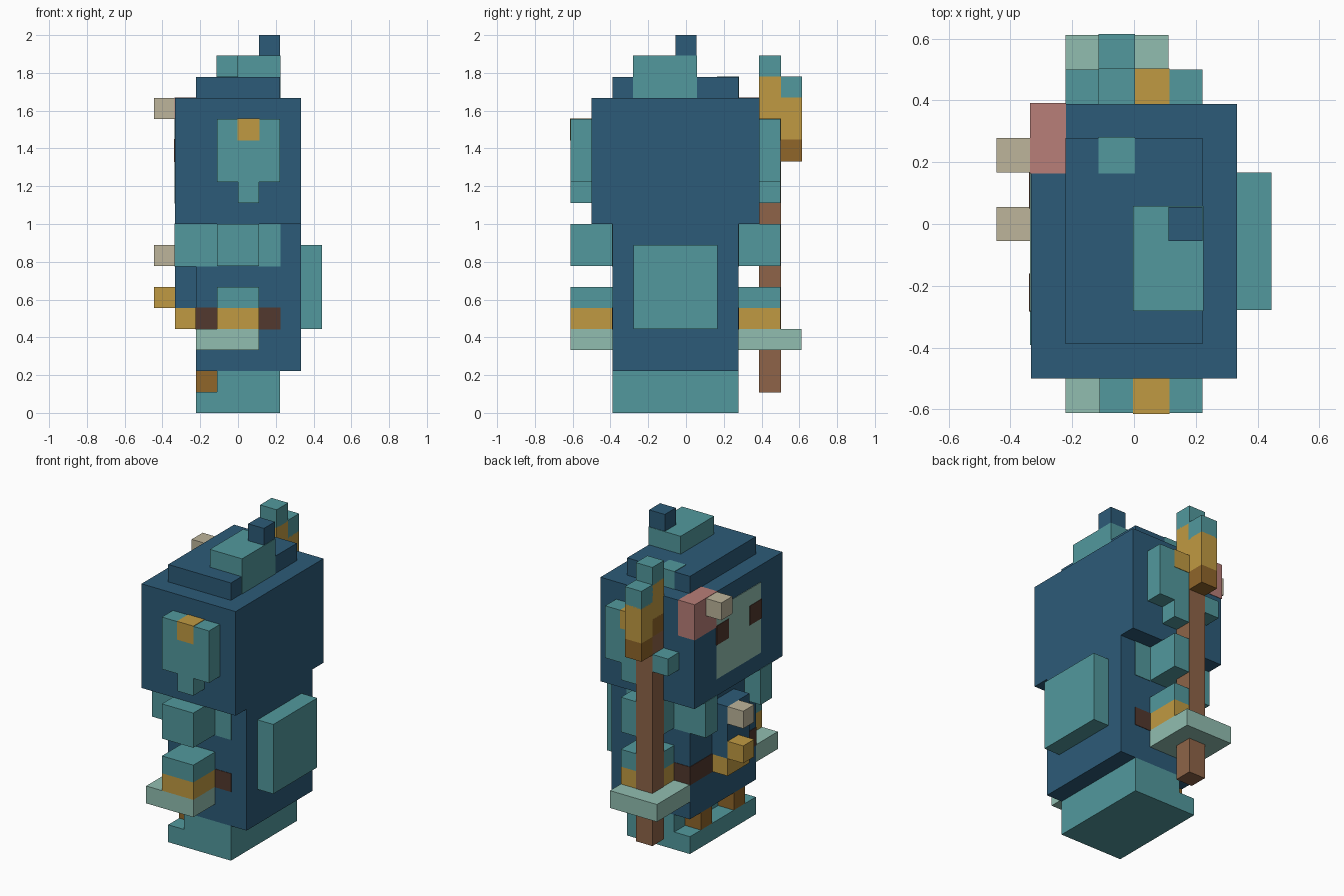
import bpy
import bmesh
from mathutils import Vector

if "Cube" in bpy.data.objects:
    bpy.data.objects.remove(bpy.data.objects["Cube"], do_unlink=True)

U = 1 / 9        # one block
SKIN = 0.003     # how far an inlaid block stands proud of its host


def material(name, hex_code):
    rgb = [int(hex_code[i:i + 2], 16) / 255 for i in (0, 2, 4)]
    lin = [c / 12.92 if c <= 0.04045 else ((c + 0.055) / 1.055) ** 2.4 for c in rgb]
    mat = bpy.data.materials.new(name)
    mat.diffuse_color = (*lin, 1)
    mat.use_nodes = True
    bsdf = mat.node_tree.nodes["Principled BSDF"]
    bsdf.inputs["Base Color"].default_value = (*lin, 1)
    return mat


NAVY = material("navy", "2C5B78")
TEAL = material("teal", "52999D")
PALE = material("pale green", "91BEB0")
GOLD = material("gold", "C09A42")
DARK_GOLD = material("dark gold", "90662A")
WOOD = material("wood brown", "8E6448")
DARK = material("dark brown", "52382E")
BEIGE = material("beige", "BDB59B")
PINK = material("pink", "B87E78")


def block(name, mat, x, y, z, skin=0.0):
    """Box from ranges in blocks, optionally grown by skin."""
    spans = (x, y, z)
    mid = Vector([(a + b) / 2 * U for a, b in spans])
    size = Vector([(b - a) * U + 2 * skin for a, b in spans])
    bm = bmesh.new()
    bmesh.ops.create_cube(bm, size=1)
    bmesh.ops.scale(bm, vec=size, verts=bm.verts)
    mesh = bpy.data.meshes.new(name)
    bm.to_mesh(mesh)
    bm.free()
    mesh.materials.append(mat)
    obj = bpy.data.objects.new(name, mesh)
    obj.location = mid
    bpy.context.collection.objects.link(obj)
    return obj


def pair(name, mat, x, y, z, skin=0.0):
    """Block at the -y side and its mirror image across y = -0.5."""
    block(name + "_a", mat, x, y, z, skin)
    block(name + "_b", mat, x, (-1 - y[1], -1 - y[0]), z, skin)


# Base and feet
block("base", TEAL, (-2, 2), (-3.5, 2.5), (0, 1))
block("base_step", TEAL, (-1, 2), (-3.5, 2.5), (1, 2))
pair("foot", DARK_GOLD, (-2, -1), (-2.5, -1.5), (1, 2))

# Body, belly, belt and back pack
block("body", NAVY, (-2, 3), (-3.5, 2.5), (2, 9))
block("belly", NAVY, (-3, -2), (-1.5, 0.5), (5, 8))
block("belt", DARK, (-2, 2), (-3.5, 2.5), (4, 5), SKIN)
block("belt_front", GOLD, (-3, -2), (-1.5, 0.5), (4, 5))
block("buckle", GOLD, (-4, -3), (-0.5, 0.5), (5, 6))
block("chest_button", BEIGE, (-4, -3), (-0.5, 0.5), (7, 8))
block("back_pack", TEAL, (3, 4), (-2.5, 1.5), (4, 8))

# Shoulders and arms
pair("shoulder", TEAL, (-3, -1), (-3.5, -2.5), (7, 9), SKIN)
block("shoulder_strap", TEAL, (1, 2), (-3.5, 2.5), (7, 9), SKIN)
pair("upper_arm", TEAL, (-1, 1), (-5.5, -3.5), (7, 9))
pair("cuff", TEAL, (-1, 1), (-5.5, -3.5), (5, 6))
pair("cuff_band", GOLD, (-1, 1), (-5.5, -3.5), (4, 5))
block("hand_plate_a", PALE, (-2, 1), (-5.5, -3.5), (3, 4))
block("hand_plate_b", PALE, (-2, 1), (2.5, 5.5), (3, 4))

# Head and hat
block("head", NAVY, (-3, 3), (-4.5, 3.5), (9, 15))
block("cap", NAVY, (-2, 2), (-3.5, 2.5), (15, 16))
block("cap_patch", TEAL, (-1, 0), (1.5, 2.5), (15, 16), SKIN)
block("crest", TEAL, (0, 2), (-2.5, 0.5), (15, 17), SKIN)
block("crest_tip", NAVY, (1, 2), (-0.5, 0.5), (17, 18))

# Face
block("face", PALE, (-3, -2), (-2.5, 1.5), (10, 14), SKIN)
pair("eye", DARK, (-3, -2), (-2.5, -1.5), (12, 13), 2 * SKIN)
block("flower", PINK, (-3, -2), (1.5, 3.5), (13, 15), SKIN)
block("flower_centre", BEIGE, (-4, -3), (1.5, 2.5), (14, 15))

# Ears
pair("ear", TEAL, (-1, 2), (-5.5, -4.5), (11, 14))
pair("ear_lobe", TEAL, (0, 1), (-5.5, -4.5), (10, 11))
pair("ear_mark", GOLD, (0, 1), (-5.5, -4.5), (13, 14), SKIN)
block("ear_stub", TEAL, (-2, -1), (3.5, 4.5), (11, 12))

# Staff with a stepped two-column head
block("staff", WOOD, (-1, 0), (3.5, 4.5), (1, 13), SKIN)
for label, y, low in (("inner", (3.5, 4.5), 13), ("outer", (4.5, 5.5), 12)):
    block("staff_socket_" + label, DARK_GOLD, (-1, 0), y, (low, low + 1), SKIN)
    block("staff_band_" + label, GOLD, (-1, 0), y, (low + 1, low + 3), SKIN)
    block("staff_tip_" + label, TEAL, (-1, 0), y, (low + 3, low + 4), SKIN)
